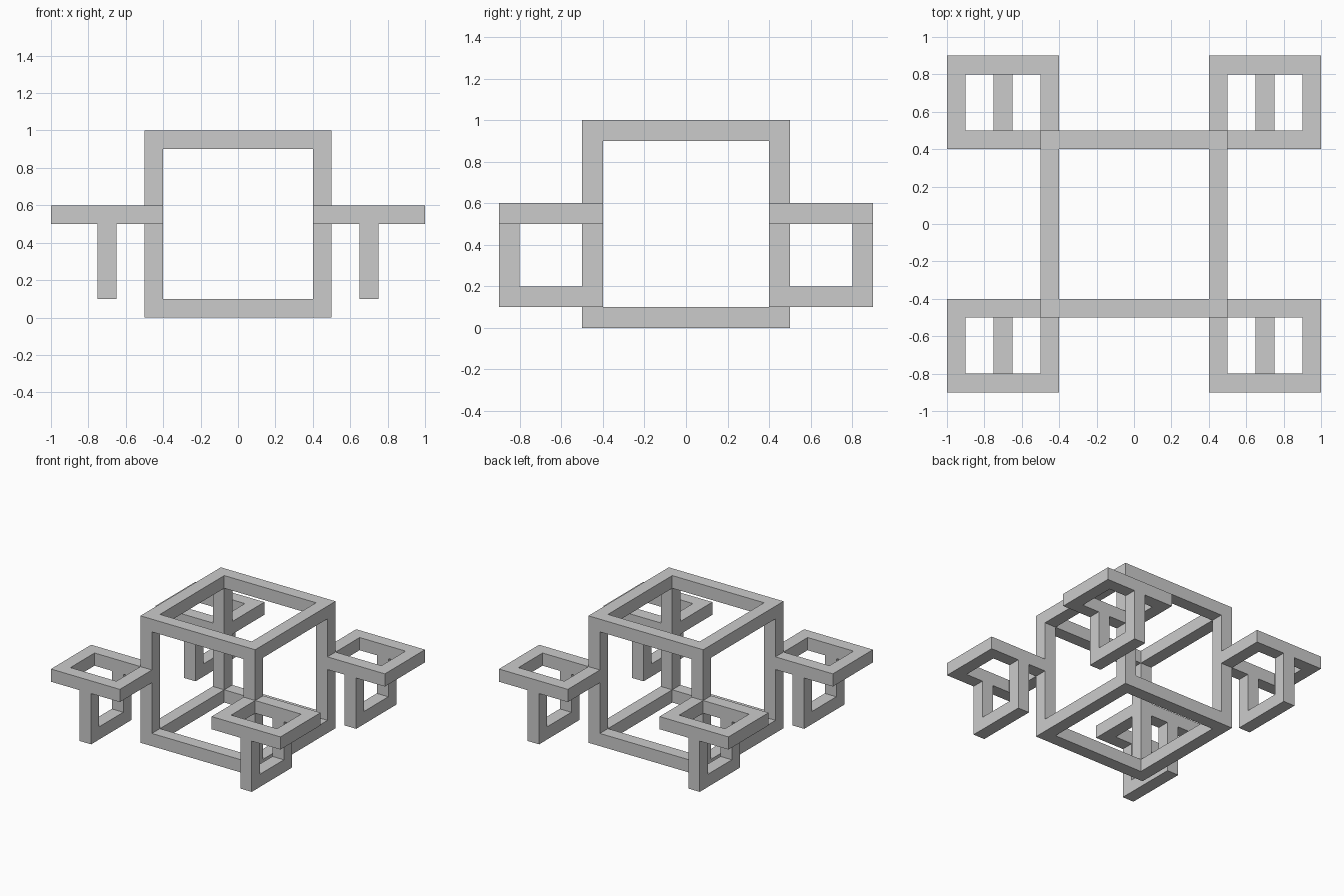
import bpy
import bmesh
from mathutils import Matrix, Vector

BAR = 0.1

cube = bpy.data.objects.get("Cube")
if cube:
    bpy.data.objects.remove(cube, do_unlink=True)

# Single plain grey
grey = bpy.data.materials.new("plain grey")
grey.use_nodes = True
grey.diffuse_color = (0.6, 0.6, 0.6, 1)
grey.node_tree.nodes["Principled BSDF"].inputs["Base Color"].default_value = grey.diffuse_color


def finish(bm, name, mirror=False):
    bmesh.ops.recalc_face_normals(bm, faces=bm.faces)
    mesh = bpy.data.meshes.new(name)
    bm.to_mesh(mesh)
    bm.free()
    mesh.materials.append(grey)
    obj = bpy.data.objects.new(name, mesh)
    bpy.context.collection.objects.link(obj)
    if mirror:
        mod = obj.modifiers.new("four corners", "MIRROR")
        mod.use_axis = (True, True, False)
        mod.use_mirror_merge = False
    return obj


def box(low, high):
    bm = bmesh.new()
    low, high = Vector(low), Vector(high)
    size = Matrix.Diagonal(high - low).to_4x4()
    bmesh.ops.create_cube(bm, size=1, matrix=Matrix.Translation((low + high) / 2) @ size)
    return bm


# Central cube frame: inset every side, push the panels in by one bar, open them and weld
bm = box((-0.5, -0.5, 0), (0.5, 0.5, 1))
panels = list(bm.faces)
bmesh.ops.inset_individual(bm, faces=panels, thickness=BAR, use_even_offset=True)
panels = bmesh.ops.extrude_discrete_faces(bm, faces=panels)["faces"]
for panel in panels:
    panel.normal_update()
    bmesh.ops.translate(bm, verts=panel.verts, vec=panel.normal * -BAR)
bmesh.ops.delete(bm, geom=panels, context="FACES")
bmesh.ops.remove_doubles(bm, verts=bm.verts, dist=0.001)
finish(bm, "cube_frame")

# Flat rectangular rings joined to the four posts
bm = box((0.4, 0.4, 0.5), (1, 0.9, 0.6))
bm.normal_update()
lids = [f for f in bm.faces if abs(f.normal.z) > 0.9]
bmesh.ops.inset_individual(bm, faces=lids, thickness=BAR, use_even_offset=True)
rims = [e for f in lids for e in f.edges]
bmesh.ops.delete(bm, geom=lids, context="FACES_ONLY")
bmesh.ops.bridge_loops(bm, edges=rims)
finish(bm, "corner_rings", mirror=True)

# U-shaped loops hanging under the rings
profile = [(0.4, 0.5), (0.4, 0.1), (0.9, 0.1), (0.9, 0.5),
           (0.8, 0.5), (0.8, 0.2), (0.5, 0.2), (0.5, 0.5)]
bm = bmesh.new()
side = bm.faces.new([bm.verts.new((0.65, y, z)) for y, z in profile])
new = bmesh.ops.extrude_face_region(bm, geom=[side])["geom"]
bmesh.ops.translate(bm, verts=[v for v in new if isinstance(v, bmesh.types.BMVert)], vec=(BAR, 0, 0))
finish(bm, "hanging_loops", mirror=True)
